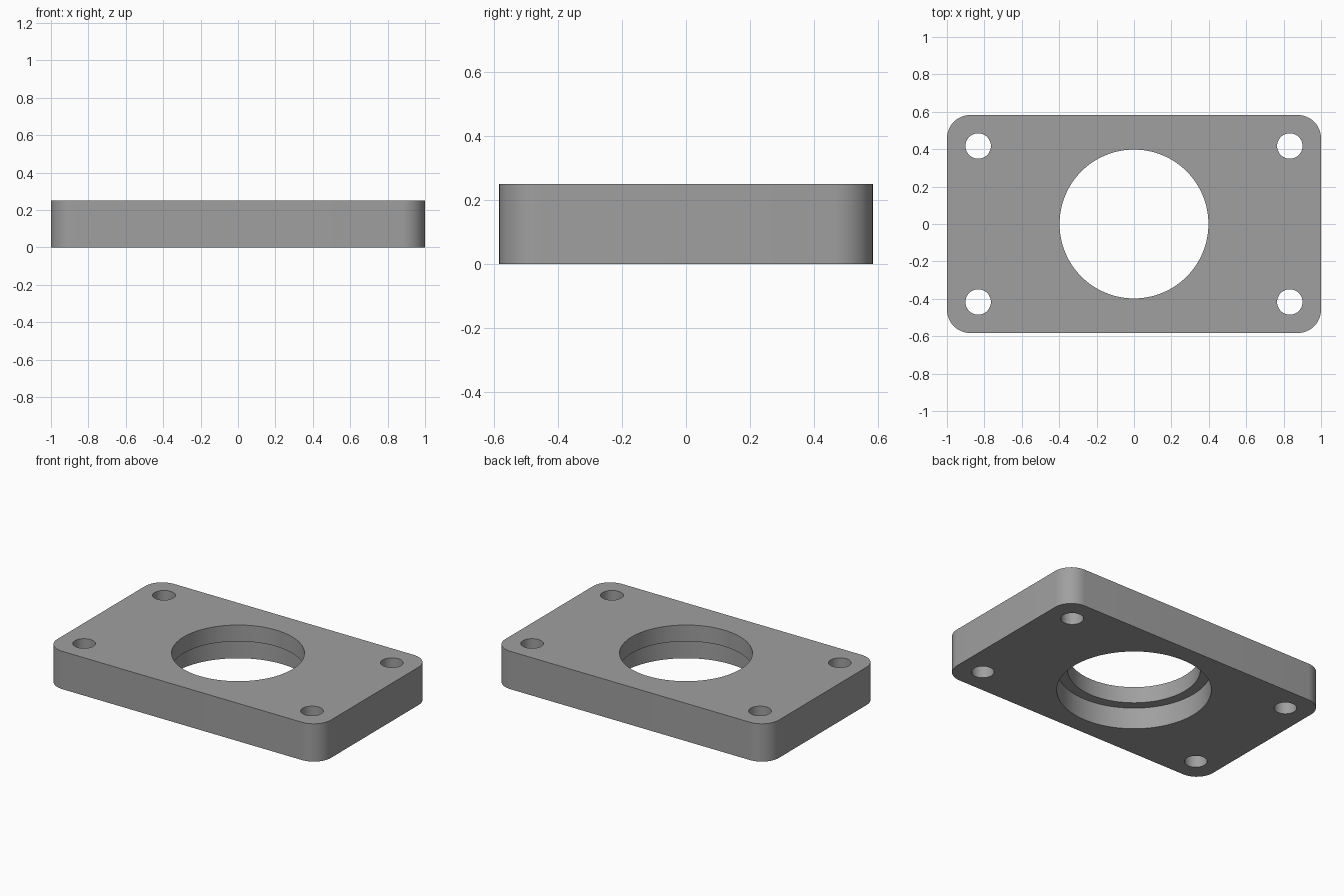
import bpy, bmesh, math

if "Cube" in bpy.data.objects:
    bpy.data.objects.remove(bpy.data.objects["Cube"])

HALF_X, HALF_Y, HEIGHT, CORNER = 1.0, 0.583, 0.25, 0.125

grey = bpy.data.materials.new("steel grey")
grey.diffuse_color = (0.35, 0.35, 0.35, 1)
grey.use_nodes = True
grey.node_tree.nodes["Principled BSDF"].inputs["Base Color"].default_value = grey.diffuse_color


def prism(name, outline, z0, z1):
    """Closed solid from a flat outline, raised from z0 to z1."""
    bm = bmesh.new()
    base = bm.faces.new([bm.verts.new((x, y, z0)) for x, y in outline])
    top = bmesh.ops.extrude_face_region(bm, geom=[base])["geom"]
    for v in (g for g in top if isinstance(g, bmesh.types.BMVert)):
        v.co.z = z1
    bmesh.ops.recalc_face_normals(bm, faces=bm.faces)
    mesh = bpy.data.meshes.new(name)
    bm.to_mesh(mesh)
    bm.free()
    mesh.materials.append(grey)
    obj = bpy.data.objects.new(name, mesh)
    bpy.context.collection.objects.link(obj)
    return obj


def circle(cx, cy, r, n):
    return [(cx + r * math.cos(2 * math.pi * i / n),
             cy + r * math.sin(2 * math.pi * i / n)) for i in range(n)]


# Plate outline with rounded corners
outline = []
for k, (sx, sy) in enumerate([(1, 1), (-1, 1), (-1, -1), (1, -1)]):
    for i in range(13):
        a = math.pi / 2 * (k + i / 12)
        outline.append((sx * (HALF_X - CORNER) + CORNER * math.cos(a),
                        sy * (HALF_Y - CORNER) + CORNER * math.sin(a)))
plate = prism("mounting_plate", outline, 0, HEIGHT)

# Central bore, wider recess underneath, and four bolt holes
cutters = [prism("bore_cutter", circle(0, 0, 0.398, 96), -0.1, HEIGHT + 0.1),
           prism("recess_cutter", circle(0, 0, 0.4625, 96), -0.1, 0.142)]
for sx in (-1, 1):
    for sy in (-1, 1):
        cutters.append(prism("bolt_hole_cutter",
                             circle(sx * 0.833, sy * 0.417, 0.068, 40),
                             -0.1, HEIGHT + 0.1))

bpy.context.view_layer.objects.active = plate
plate.select_set(True)
for cutter in cutters:
    mod = plate.modifiers.new("cut", "BOOLEAN")
    mod.operation = "DIFFERENCE"
    mod.solver = "EXACT"
    mod.object = cutter
    bpy.ops.object.modifier_apply(modifier=mod.name)
    bpy.data.objects.remove(cutter)

bpy.ops.object.shade_smooth_by_angle(angle=math.radians(30))
